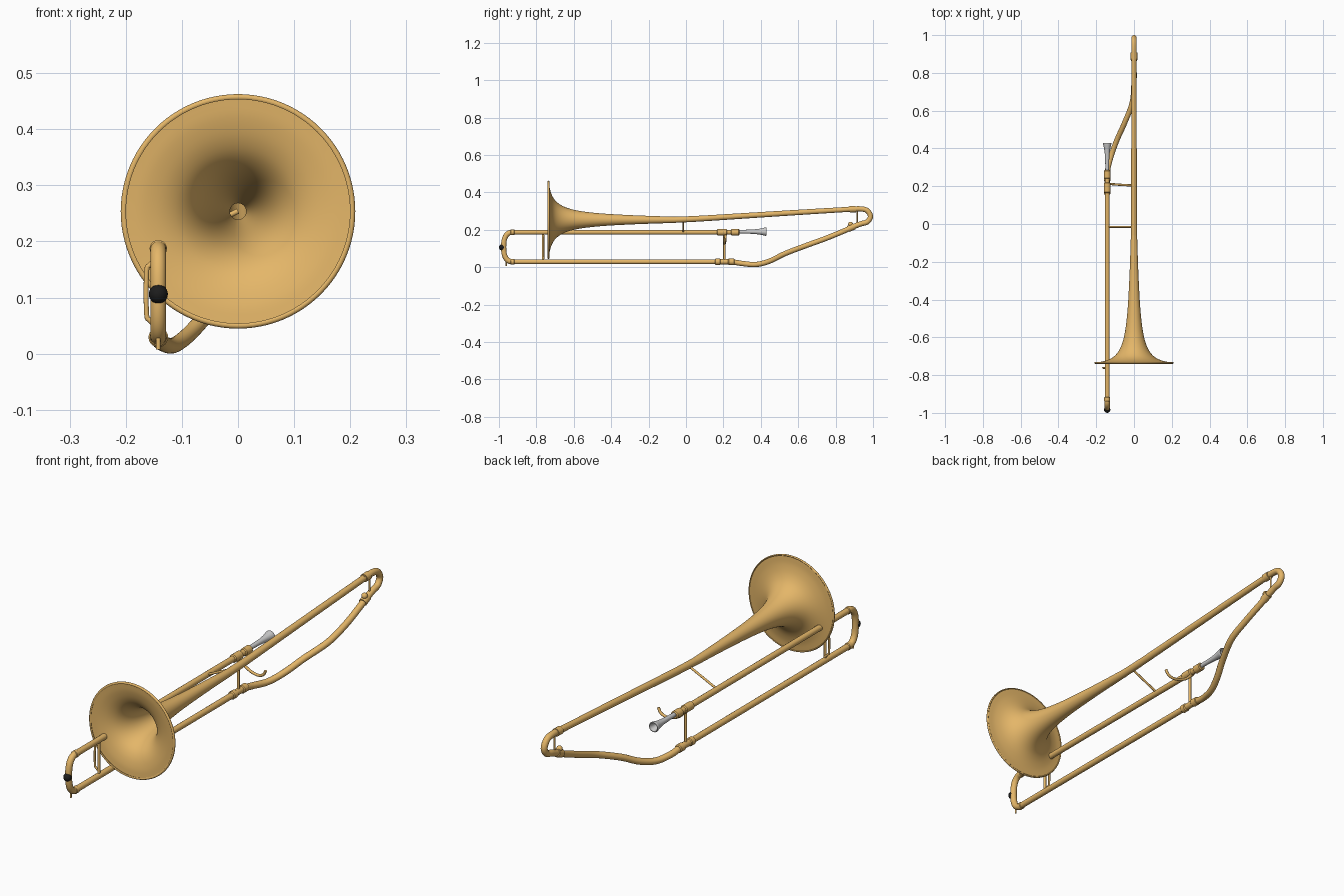
import bpy, bmesh, math
from mathutils import Vector

if "Cube" in bpy.data.objects:
    bpy.data.objects.remove(bpy.data.objects["Cube"])

SX, ZU, ZL = -0.142, 0.187, 0.029   # slide x, upper and lower tube heights


def material(name, rgb):
    m = bpy.data.materials.new(name)
    m.diffuse_color = (*rgb, 1)
    m.use_nodes = True
    m.node_tree.nodes["Principled BSDF"].inputs["Base Color"].default_value = m.diffuse_color
    return m


BRASS = material("brass", (0.78, 0.47, 0.14))
SILVER = material("silver", (0.55, 0.55, 0.57))
BLACK = material("black_rubber", (0.012, 0.012, 0.012))


def finish(name, bm, mat, angle=40):
    bmesh.ops.recalc_face_normals(bm, faces=bm.faces)
    me = bpy.data.meshes.new(name)
    bm.to_mesh(me)
    bm.free()
    me.materials.append(mat)
    ob = bpy.data.objects.new(name, me)
    bpy.context.collection.objects.link(ob)
    bpy.ops.object.select_all(action='DESELECT')
    ob.select_set(True)
    bpy.context.view_layer.objects.active = ob
    bpy.ops.object.shade_smooth_by_angle(angle=math.radians(angle))
    return ob


def spline(pts, n=6):
    """Catmull-Rom resampling of a few points."""
    p = [Vector(q) for q in pts]
    p = [2 * p[0] - p[1]] + p + [2 * p[-1] - p[-2]]
    out = []
    for i in range(1, len(p) - 2):
        a, b, c, d = p[i - 1:i + 3]
        for k in range(n):
            t = k / n
            out.append(0.5 * (2 * b + (c - a) * t + (2 * a - 5 * b + 4 * c - d) * t * t
                              + (3 * b - a - 3 * c + d) * t ** 3))
    return out + [p[-2]]


def tube(name, pts, r, mat=BRASS, seg=20, cap=True):
    """Sweep a circle along a path; r is a radius or a (start, end) pair."""
    pts = [Vector(p) for p in pts]
    r0, r1 = r if isinstance(r, tuple) else (r, r)
    bm = bmesh.new()
    rings, normal = [], None
    for i, p in enumerate(pts):
        t = (pts[min(i + 1, len(pts) - 1)] - pts[max(i - 1, 0)]).normalized()
        if normal is None:
            normal = t.orthogonal()
        normal = (normal - t * normal.dot(t)).normalized()
        side = t.cross(normal)
        rad = r0 + (r1 - r0) * i / (len(pts) - 1)
        rings.append([bm.verts.new(p + rad * (normal * math.cos(a) + side * math.sin(a)))
                      for a in (2 * math.pi * k / seg for k in range(seg))])
    for a, b in zip(rings, rings[1:]):
        for k in range(seg):
            bm.faces.new((a[k], a[(k + 1) % seg], b[(k + 1) % seg], b[k]))
    if cap:
        bm.faces.new(rings[0])
        bm.faces.new(rings[-1])
    return finish(name, bm, mat)


def lathe(name, prof, x, z, mat, seg=64):
    """Revolve (y, radius) pairs round an axis along y."""
    bm = bmesh.new()
    vs = [bm.verts.new((x, y, z + r)) for y, r in prof]
    es = [bm.edges.new(e) for e in zip(vs, vs[1:])]
    bmesh.ops.spin(bm, geom=vs + es, cent=(x, 0, z), axis=(0, 1, 0),
                   angle=2 * math.pi, steps=seg)
    bmesh.ops.remove_doubles(bm, verts=bm.verts, dist=1e-5)
    return finish(name, bm, mat)


def ring(name, y0, y1, x, z, r=0.0175):
    c = 0.004
    return lathe(name, [(y0, 0.008), (y0, r - c), (y0 + c, r), (y1 - c, r),
                        (y1, r - c), (y1, 0.008)], x, z, BRASS, 24)


def ball(name, loc, r, mat):
    bm = bmesh.new()
    bmesh.ops.create_uvsphere(bm, u_segments=24, v_segments=14, radius=r)
    bmesh.ops.translate(bm, verts=bm.verts, vec=loc)
    return finish(name, bm, mat)


# Bell: outer flare, rolled rim, inner flare
flare = [(-0.06, 0.0165, 0), (-0.2, 0.021, 0), (-0.32, 0.026, 0), (-0.44, 0.033, 0),
         (-0.54, 0.043, 0), (-0.61, 0.056, 0), (-0.66, 0.074, 0), (-0.695, 0.099, 0),
         (-0.716, 0.13, 0), (-0.728, 0.168, 0), (-0.732, 0.203, 0)]
outer = [(p.x, p.y) for p in spline(flare, 4)]
rim = [(-0.735 + 0.0055 * math.cos(a), 0.2035 + 0.0055 * math.sin(a))
       for a in (math.pi * k / 8 for k in range(1, 11))]
inner = [(y - 0.003, max(r - 0.002, 0.01)) for y, r in reversed(outer)]
lathe("bell", outer + rim + inner, 0, 0.2535, BRASS, 96)

# Bell tail rising to the tuning bow
tube("bell_tail", spline([(0, -0.065, 0.2535), (0, 0.06, 0.259), (0, 0.3, 0.274),
                          (0, 0.6, 0.293), (0, 0.88, 0.31)]), (0.0165, 0.0135), cap=False)

# Rear bow and gooseneck returning to the slide
bow = [(0, 0.87, 0.3095), (0, 0.93, 0.312), (0, 0.968, 0.303), (0, 0.986, 0.272),
       (0, 0.97, 0.243), (0, 0.935, 0.232), (0, 0.89, 0.215)]
tube("tuning_bow", spline(bow, 8), 0.014)
tube("gooseneck", spline([(0, 0.90, 0.219), (0, 0.85, 0.196), (0, 0.75, 0.155),
                          (-0.01, 0.64, 0.115), (-0.052, 0.53, 0.073),
                          (-0.088, 0.45, 0.034), (-0.116, 0.375, 0.0145),
                          (-0.137, 0.3, 0.02), (SX, 0.24, ZL), (SX, 0.17, ZL)], 8), 0.014)

# Slide: two tubes and the front bow
for label, z, y in (("upper", ZU, 0.275), ("lower", ZL, 0.2)):
    tube(label + "_slide_tube", [(SX, -0.93, z), (SX, y, z)], 0.013)
    ring(label + "_bow_ferrule", -0.94, -0.915, SX, z, 0.0155)
mid = (ZU + ZL) / 2
half = (ZU - ZL) / 2
tube("slide_bow", [(SX, -0.925, ZU)] +
     [(SX, -0.925 - 0.05 * max(math.sin(a), 0) ** 0.8,
       mid + half * math.copysign(abs(math.cos(a)) ** 0.8, math.cos(a)))
      for a in (math.pi * k / 32 for k in range(1, 32))] + [(SX, -0.925, ZL)], 0.014)
ball("bow_bumper", (SX, -0.983, 0.106), 0.017, BLACK)
tube("water_key_nipple", [(SX, -0.96, 0.03), (SX, -0.96, 0.007)], 0.004, seg=12)

# Ferrules
for i, (y0, y1, z) in enumerate([(0.165, 0.22, ZU), (0.24, 0.285, ZU),
                                 (0.155, 0.185, ZL), (0.225, 0.26, ZL)]):
    ring("slide_ferrule_%d" % i, y0, y1, SX, z)
tube("tail_ferrule", [(0, 0.875, 0.3097), (0, 0.908, 0.311)], 0.0175)
tube("gooseneck_ferrule", [(0, 0.868, 0.205), (0, 0.9, 0.219)], 0.0175)
ball("tuning_knob", (0, 0.88, 0.23), 0.013, BRASS)

# Braces
tube("rear_brace", [(0, 0.915, 0.23), (0, 0.915, 0.31)], 0.004, seg=12)
tube("bell_brace", [(0, -0.015, 0.254), (SX, -0.015, ZU)], 0.005, seg=12)
tube("fixed_slide_brace", [(SX, 0.205, ZL), (SX, 0.205, ZU)], 0.006, seg=16)
tube("front_slide_brace", [(SX, -0.765, ZL), (SX, -0.765, ZU)], 0.006, seg=16)
tube("hand_grip", spline([(SX, -0.762, 0.172), (-0.157, -0.762, 0.158),
                          (-0.163, -0.762, 0.145), (-0.163, -0.762, 0.072),
                          (-0.157, -0.762, 0.059), (SX, -0.762, 0.045)]), 0.0045, seg=12)

# Finger hook beside the mouthpiece
tube("finger_hook", spline([(SX, 0.212, 0.172), (-0.115, 0.211, 0.147),
                            (-0.08, 0.208, 0.131), (-0.045, 0.206, 0.126),
                            (-0.02, 0.205, 0.136), (-0.008, 0.204, 0.156)]), 0.006, seg=12)

# Mouthpiece with hollow cup
lathe("mouthpiece", [(0.27, 0.0), (0.27, 0.009), (0.33, 0.0105), (0.365, 0.012),
                     (0.39, 0.015), (0.41, 0.0185), (0.42, 0.0215), (0.427, 0.0225),
                     (0.43, 0.021), (0.43, 0.0185), (0.424, 0.016), (0.405, 0.0125),
                     (0.39, 0.006), (0.386, 0.0)], SX, 0.19, SILVER, 32)
